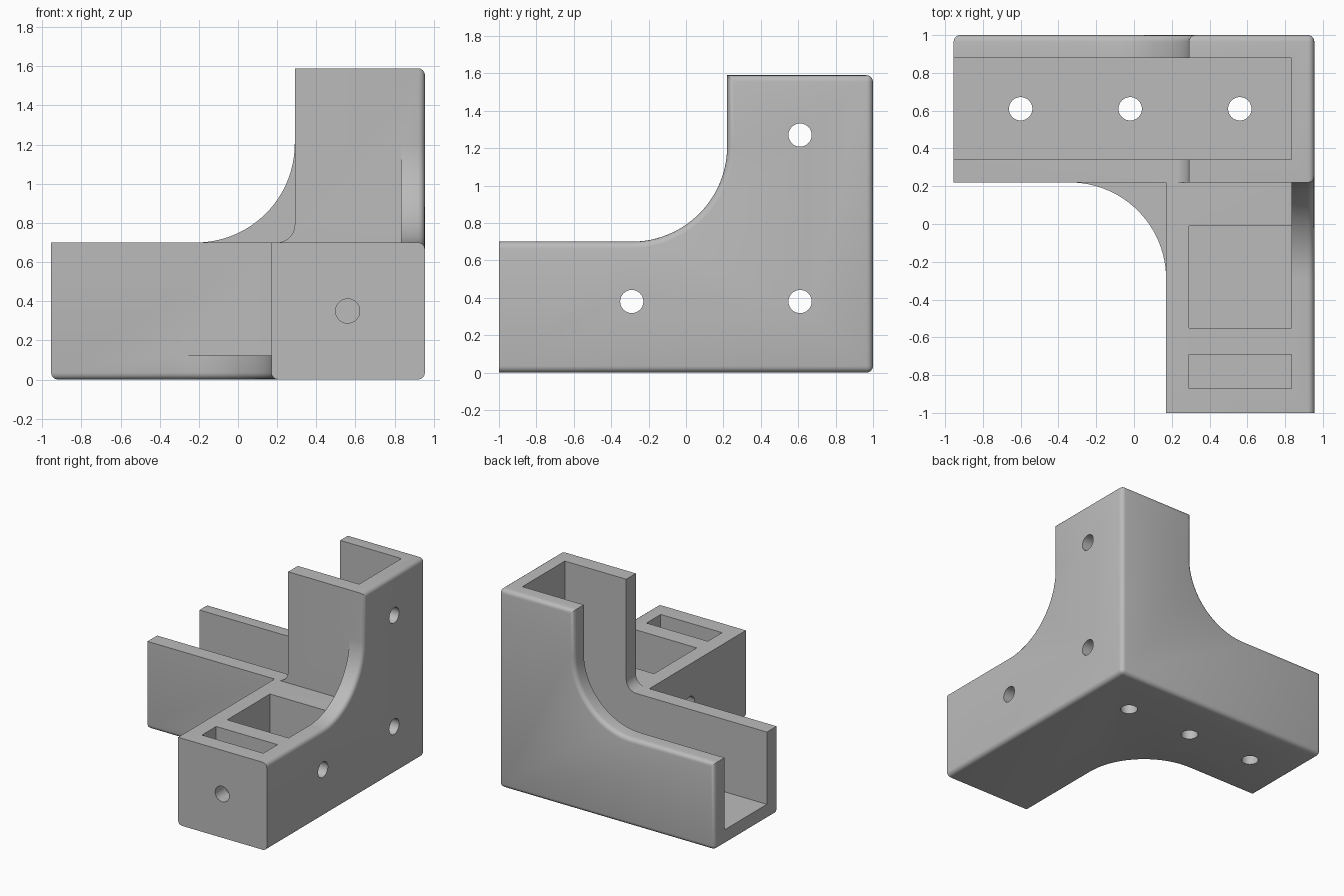
import bpy, bmesh, math
from mathutils import Vector

cube = bpy.data.objects.get("Cube")
if cube:
    bpy.data.objects.remove(cube, do_unlink=True)

# Overall extents and shared dimensions
X, Y, TOP, ARM = 0.955, 1.0, 1.59, 0.70
WALL, ROUND = 0.122, 0.035
IN_X, IN_Y, ARM_X = 0.29, 0.22, 0.17


def link(name, bm):
    bmesh.ops.recalc_face_normals(bm, faces=bm.faces)
    mesh = bpy.data.meshes.new(name)
    bm.to_mesh(mesh)
    bm.free()
    obj = bpy.data.objects.new(name, mesh)
    bpy.context.collection.objects.link(obj)
    return obj


def plate(name, outline, axis, lo, hi):
    """Extrude a 2D outline along the given axis."""
    def point(p):
        v = list(p)
        v.insert(axis, lo)
        return v
    bm = bmesh.new()
    face = bm.faces.new([bm.verts.new(point(p)) for p in outline])
    grown = bmesh.ops.extrude_face_region(bm, geom=[face])["geom"]
    shift = Vector((0, 0, 0))
    shift[axis] = hi - lo
    bmesh.ops.translate(bm, vec=shift,
                        verts=[g for g in grown if isinstance(g, bmesh.types.BMVert)])
    return link(name, bm)


def box(name, x0, x1, y0, y1, z0, z1):
    return plate(name, [(x0, y0), (x1, y0), (x1, y1), (x0, y1)], 2, z0, z1)


def corner(a0, b0, a1, b1, a_in, b_in, r, steps=24):
    """L outline with a rounded inner corner; the outer corner is (a1, b0)."""
    sb = 1 if b1 > b0 else -1
    arc = []
    for i in range(steps + 1):
        t = math.pi / 2 * i / steps
        arc.append((a_in - r + r * math.cos(t), b_in + sb * (r - r * math.sin(t))))
    return [(a0, b0), (a1, b0), (a1, b1), (a_in, b1)] + arc + [(a0, b_in)]


def combine(target, tool, operation):
    mod = target.modifiers.new("combine", 'BOOLEAN')
    mod.operation, mod.solver, mod.object = operation, 'EXACT', tool
    bpy.context.view_layer.objects.active = target
    bpy.ops.object.modifier_apply(modifier=mod.name)
    bpy.data.objects.remove(tool, do_unlink=True)


def drill(target, axis, centre, length):
    """Round screw hole along an axis."""
    bm = bmesh.new()
    bmesh.ops.create_cone(bm, cap_ends=True, segments=32, radius1=0.062,
                          radius2=0.062, depth=length)
    tool = link("drill", bm)
    direction = Vector((0, 0, 0))
    direction[axis] = 1
    tool.data.transform(direction.to_track_quat('Z', 'Y').to_matrix().to_4x4())
    tool.location = centre
    bpy.context.view_layer.update()
    combine(target, tool, 'DIFFERENCE')


# Outer plates with large web curves, channel wall with a small one, solid arm
bracket = plate("corner_bracket", corner(-X, 0, X, TOP, IN_X, ARM, 0.505), 1, Y - WALL, Y)
parts = [
    plate("side_plate", corner(-Y, 0, Y, TOP, IN_Y, ARM, 0.51), 0, X - WALL, X),
    plate("base_plate", corner(-X, Y, X, -Y, ARM_X, IN_Y, 0.51), 2, 0, WALL),
    plate("channel_wall", corner(-X, 0, X, TOP, IN_X, ARM, 0.09, 10), 1, IN_Y, IN_Y + WALL),
    box("front_arm", ARM_X, X, -Y, IN_Y + WALL / 2, 0, ARM),
]
for part in parts:
    combine(bracket, part, 'UNION')

# Round the outline of the back, side and bottom outer faces
bm = bmesh.new()
bm.from_mesh(bracket.data)
bmesh.ops.remove_doubles(bm, verts=bm.verts, dist=0.0005)
bmesh.ops.dissolve_limit(bm, angle_limit=math.radians(0.5), verts=bm.verts, edges=bm.edges)
bm.normal_update()


def outer(face):
    n, c = face.normal, face.calc_center_median()
    return ((n.x > 0.99 and c.x > X - 0.01) or (n.y > 0.99 and c.y > Y - 0.01)
            or (n.z < -0.99 and c.z < 0.01))


rim = [e for e in bm.edges if len(e.link_faces) == 2
       and any(outer(f) for f in e.link_faces)
       and e.calc_face_angle(0) > 0.5
       and not any(f.normal.y < -0.99 and f.calc_center_median().y < -Y + 0.01
                   for f in e.link_faces)]
bmesh.ops.bevel(bm, geom=rim, offset=ROUND, segments=4, profile=0.5,
                affect='EDGES', clamp_overlap=False)
bm.to_mesh(bracket.data)
bm.free()

# Pockets in the front arm
for y0, y1 in ((-0.55, -0.01), (-0.87, -0.69)):
    combine(bracket, box("pocket", IN_X, X - WALL, y0, y1, WALL, 1), 'DIFFERENCE')

# Screw holes: base, side and arm end
for x in (-0.6, -0.02, 0.56):
    drill(bracket, 2, (x, 0.61, 0.06), 0.3)
for y, z in ((-0.29, 0.38), (0.61, 0.38), (0.61, 1.27)):
    drill(bracket, 0, (0.5, y, z), 1.2)
drill(bracket, 1, (0.56, -0.8, 0.35), 0.6)

# Grey material and shading
grey = bpy.data.materials.new("plain_grey")
grey.use_nodes = True
colour = (0.5, 0.5, 0.5, 1)
grey.diffuse_color = colour
grey.node_tree.nodes["Principled BSDF"].inputs["Base Color"].default_value = colour
bracket.data.materials.clear()
bracket.data.materials.append(grey)
for poly in bracket.data.polygons:
    poly.material_index = 0
bpy.ops.object.select_all(action='DESELECT')
bracket.select_set(True)
bpy.context.view_layer.objects.active = bracket
bpy.ops.object.shade_smooth_by_angle(angle=math.radians(30))
